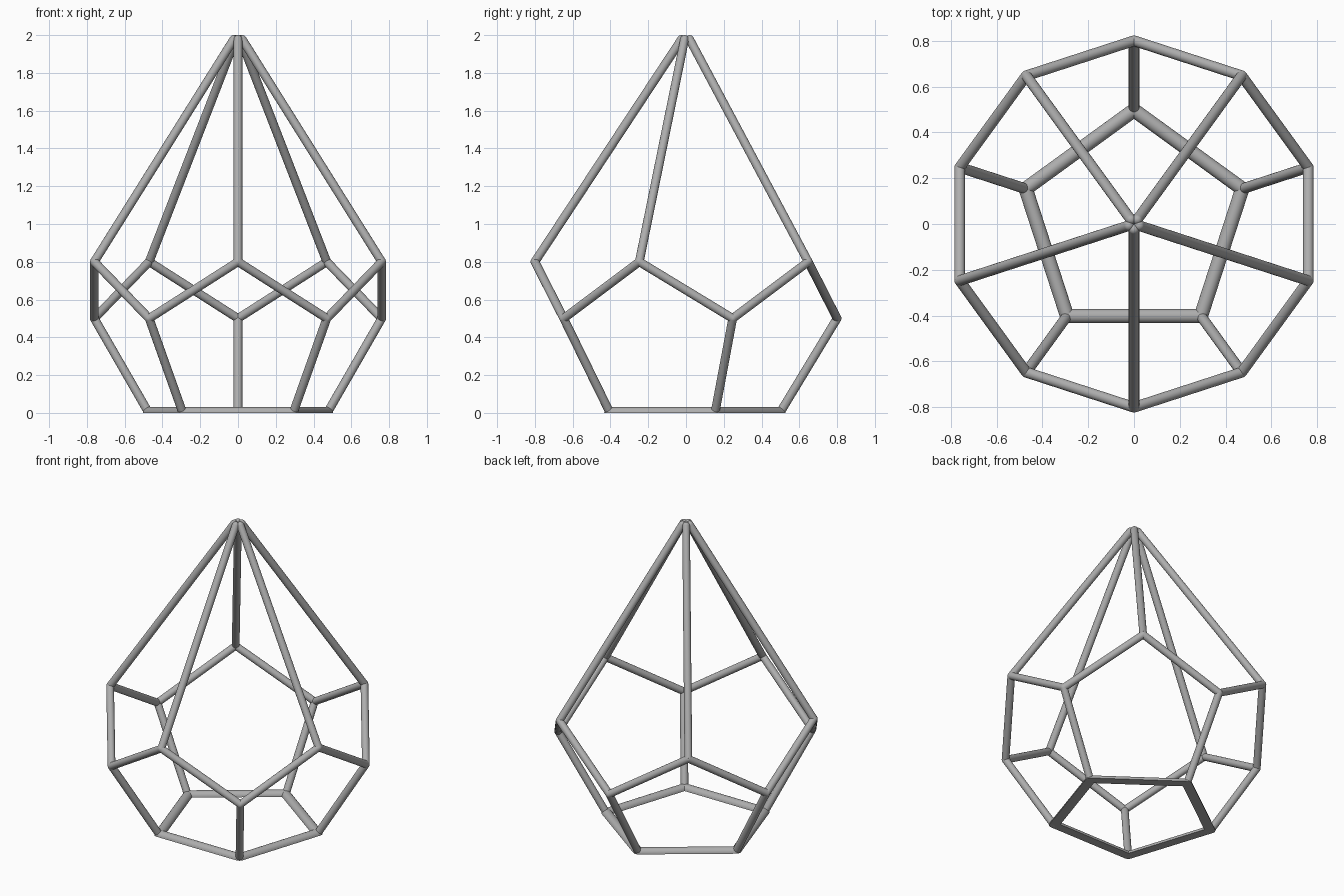
import bpy, bmesh
from math import cos, sin, radians
from mathutils import Vector, Matrix

cube = bpy.data.objects.get("Cube")
if cube:
    bpy.data.objects.remove(cube, do_unlink=True)

ROD = 0.023    # rod radius
BASE = 0.031   # base rail radius

metal = bpy.data.materials.new("grey metal")
metal.use_nodes = True
grey = (0.42, 0.42, 0.42, 1)
metal.diffuse_color = grey
metal.node_tree.nodes["Principled BSDF"].inputs["Base Color"].default_value = grey


def ring(radius, z, start):
    """Five points evenly spaced around the z axis."""
    angles = [radians(start + 72 * i) for i in range(5)]
    return [Vector((radius * cos(a), radius * sin(a), z)) for a in angles]


def add_rod(bm, a, b, r):
    d = b - a
    turn = d.to_track_quat('Z', 'Y').to_matrix().to_4x4()
    bmesh.ops.create_cone(bm, cap_ends=True, segments=20, radius1=r, radius2=r,
                          depth=d.length, matrix=Matrix.Translation((a + b) / 2) @ turn)


def make_part(name, pairs, r, joints=()):
    """Rods between point pairs, ball joints, trimmed flat at the ground."""
    bm = bmesh.new()
    for a, b in pairs:
        add_rod(bm, a, b, r)
    for p in joints:
        bmesh.ops.create_uvsphere(bm, u_segments=20, v_segments=12, radius=r,
                                  matrix=Matrix.Translation(p))
    cut = bmesh.ops.bisect_plane(bm, geom=bm.verts[:] + bm.edges[:] + bm.faces[:],
                                 plane_co=(0, 0, 0), plane_no=(0, 0, -1), clear_outer=True)
    rim = [e for e in cut["geom_cut"] if isinstance(e, bmesh.types.BMEdge)]
    if rim:
        bmesh.ops.holes_fill(bm, edges=[e for e in rim if e.is_boundary], sides=0)
    mesh = bpy.data.meshes.new(name)
    bm.to_mesh(mesh)
    bm.free()
    mesh.materials.append(metal)
    obj = bpy.data.objects.new(name, mesh)
    bpy.context.collection.objects.link(obj)
    bpy.ops.object.select_all(action='DESELECT')
    obj.select_set(True)
    bpy.context.view_layer.objects.active = obj
    bpy.ops.object.shade_smooth_by_angle(angle=radians(40))


# Corner points of the frame
foot = ring(0.497, 0, 90)
lower = ring(0.8, 0.5, 90)
upper = ring(0.8, 0.8, 126)
tip = ring(0.024, 1.977, 126)

# Flat-bottomed pentagon base
make_part("base_frame", [(foot[i], foot[i - 1]) for i in range(5)], BASE, foot)
# Struts rising outward from the base
make_part("lower_struts", list(zip(foot, lower)), ROD)
# Zigzag belt linking the lower and upper corners
belt = list(zip(lower, upper)) + [(lower[i], upper[i - 1]) for i in range(5)]
make_part("zigzag_belt", belt, ROD, lower + upper)
# Long struts meeting at the peak, each with a rounded end
make_part("peak_struts", list(zip(upper, tip)), ROD, tip)
